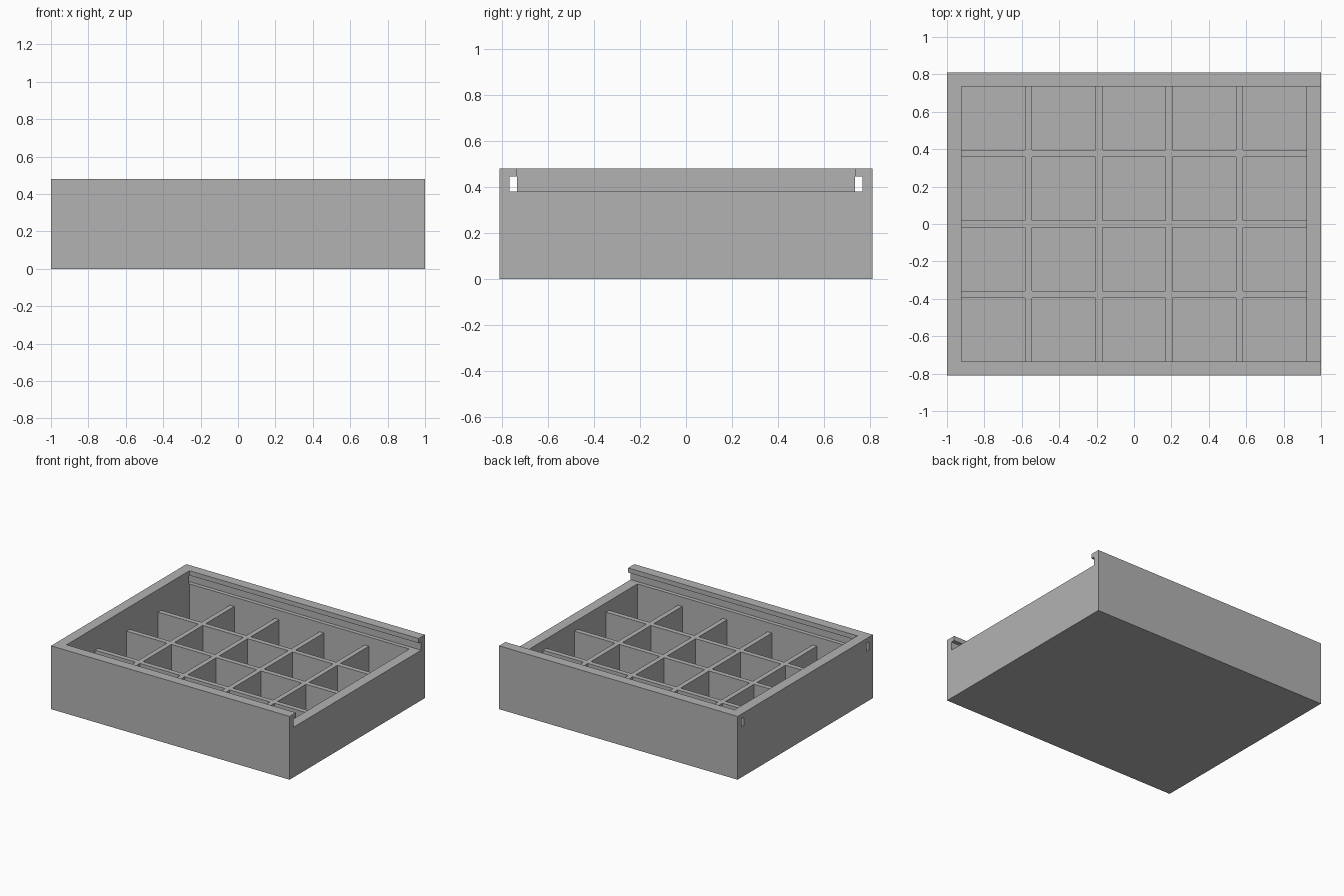
import bpy
import bmesh
from mathutils import Matrix, Vector

cube = bpy.data.objects.get("Cube")
if cube:
    bpy.data.objects.remove(cube, do_unlink=True)

LENGTH, WIDTH, HEIGHT = 1.0, 0.81, 0.48     # half length, half width, full height
IN_X, IN_Y = 0.922, 0.735                   # half size of the inner cavity
FLOOR, DIVIDER_TOP, DIVIDER = 0.04, 0.31, 0.037
SLOT_LOW, SLOT_HIGH, SLOT_Y = 0.38, 0.445, 0.765
COLUMNS, ROWS = 5, 4

grey = bpy.data.materials.new("plain grey")
grey.use_nodes = True
colour = (0.45, 0.45, 0.45, 1)
grey.diffuse_color = colour
grey.node_tree.nodes["Principled BSDF"].inputs["Base Color"].default_value = colour


def boxes(name, bounds):
    """One object made of boxes, each given by its low and high corner."""
    bm = bmesh.new()
    for low, high in bounds:
        low, high = Vector(low), Vector(high)
        place = Matrix.Translation((low + high) / 2) @ Matrix.Diagonal((high - low).to_4d())
        place[3][3] = 1
        bmesh.ops.create_cube(bm, size=1, matrix=place)
    mesh = bpy.data.meshes.new(name)
    bm.to_mesh(mesh)
    bm.free()
    mesh.materials.append(grey)
    obj = bpy.data.objects.new(name, mesh)
    bpy.context.collection.objects.link(obj)
    return obj


def cut(target, name, bounds):
    """Subtract boxes from the target, then discard the cutter."""
    cutter = boxes(name, bounds)
    cutter.hide_render = True
    mod = target.modifiers.new(name, 'BOOLEAN')
    mod.operation, mod.solver, mod.object = 'DIFFERENCE', 'EXACT', cutter
    bpy.context.view_layer.objects.active = target
    bpy.ops.object.modifier_apply(modifier=mod.name)
    bpy.data.objects.remove(cutter, do_unlink=True)


# Solid block, hollowed above the dividers
tray = boxes("compartment_tray", [((-LENGTH, -WIDTH, 0), (LENGTH, WIDTH, HEIGHT))])
cut(tray, "upper_cavity", [((-IN_X, -IN_Y, DIVIDER_TOP), (IN_X, IN_Y, HEIGHT + 0.1))])

# Grid of compartments; the dividers are what remains between them
cell_x = (2 * IN_X - (COLUMNS - 1) * DIVIDER) / COLUMNS
cell_y = (2 * IN_Y - (ROWS - 1) * DIVIDER) / ROWS
cells = []
for i in range(COLUMNS):
    for j in range(ROWS):
        x = -IN_X + i * (cell_x + DIVIDER)
        y = -IN_Y + j * (cell_y + DIVIDER)
        cells.append(((x, y, FLOOR), (x + cell_x, y + cell_y, DIVIDER_TOP + 0.05)))
cut(tray, "compartments", cells)

# Lowered end wall where the lid slides in
cut(tray, "lid_opening", [((IN_X - 0.02, -IN_Y, SLOT_LOW), (LENGTH + 0.1, IN_Y, HEIGHT + 0.1))])

# Lid grooves along both long walls, running through both ends
inner = IN_Y - 0.002
cut(tray, "lid_grooves", [
    ((-LENGTH - 0.1, inner, SLOT_LOW), (LENGTH + 0.1, SLOT_Y, SLOT_HIGH)),
    ((-LENGTH - 0.1, -SLOT_Y, SLOT_LOW), (LENGTH + 0.1, -inner, SLOT_HIGH))])
